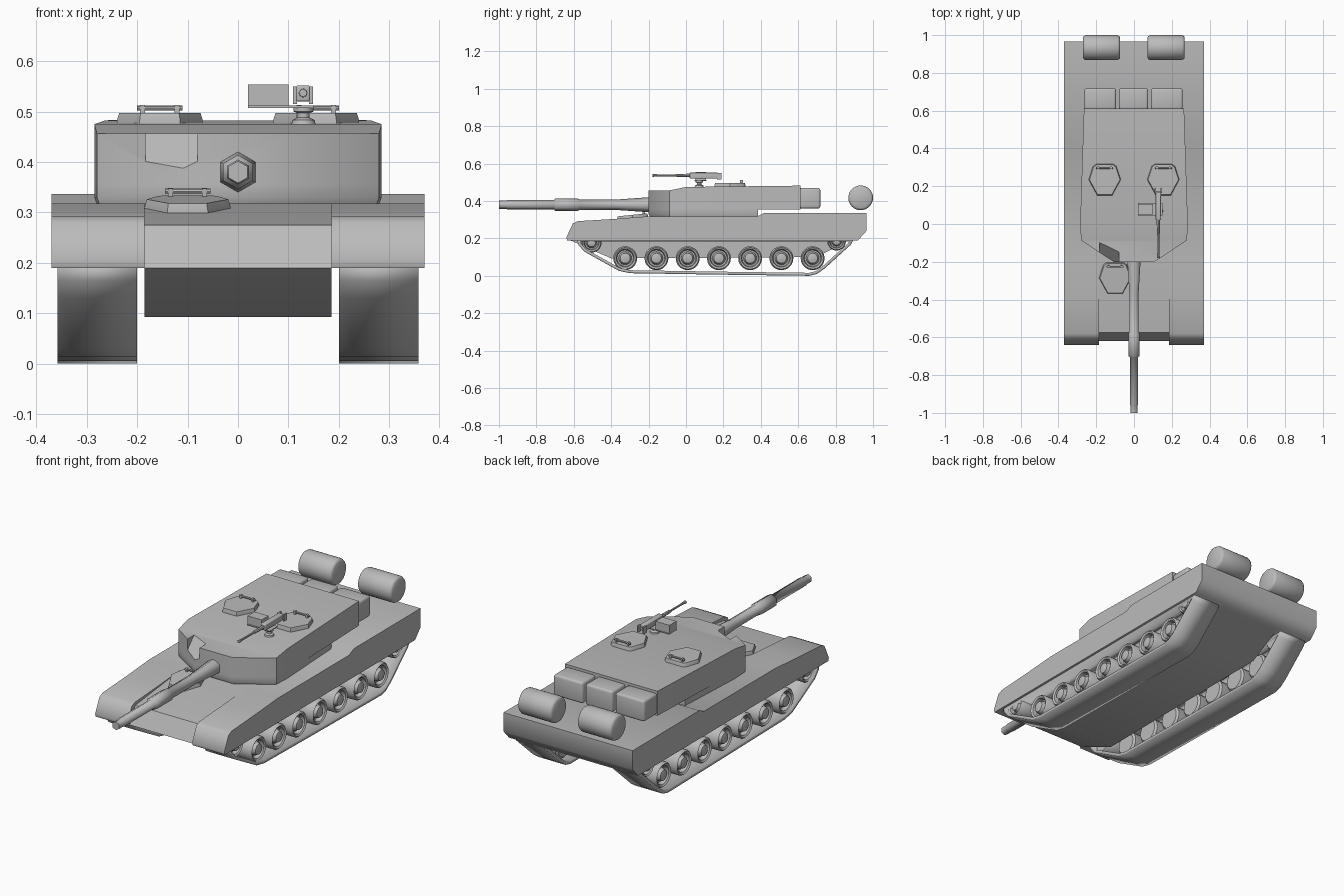
import bpy, bmesh, math
from mathutils import Vector, Matrix

old = bpy.data.objects.get("Cube")
if old:
    bpy.data.objects.remove(old, do_unlink=True)

grey = bpy.data.materials.new("plain_grey")
grey.use_nodes = True
grey.diffuse_color = (0.5, 0.5, 0.5, 1)
grey.node_tree.nodes["Principled BSDF"].inputs["Base Color"].default_value = (0.5, 0.5, 0.5, 1)


def finish(name, bm, angle=40):
    bmesh.ops.recalc_face_normals(bm, faces=bm.faces)
    mesh = bpy.data.meshes.new(name)
    bm.to_mesh(mesh)
    bm.free()
    mesh.materials.append(grey)
    ob = bpy.data.objects.new(name, mesh)
    bpy.context.collection.objects.link(ob)
    bpy.ops.object.select_all(action='DESELECT')
    ob.select_set(True)
    bpy.context.view_layer.objects.active = ob
    bpy.ops.object.shade_smooth_by_angle(angle=math.radians(angle))
    return ob


def loft(name, rings, caps=True, angle=40, roof=None):
    """Skin closed rings of points; roof lists index loops that close the last ring."""
    bm = bmesh.new()
    vs = [[bm.verts.new(p) for p in ring] for ring in rings]
    n = len(rings[0])
    for a, b in zip(vs, vs[1:]):
        for i in range(n):
            j = (i + 1) % n
            bm.faces.new((a[i], a[j], b[j], b[i]))
    if caps:
        bm.faces.new(vs[0][::-1])
        for loop in roof or [range(n)]:
            bm.faces.new([vs[-1][i] for i in loop])
    return finish(name, bm, angle)


def prism(name, profile, x0, x1, **kw):
    return loft(name, [[(x, y, z) for y, z in profile] for x in (x0, x1)], **kw)


def lathe(name, axis, centre, profile, sides=16, angle=40):
    """Turn (distance, radius) pairs around the x, y or z axis."""
    rings = []
    for d, r in profile:
        ring = []
        for i in range(sides):
            t = 2 * math.pi * i / sides
            c, s = r * math.sin(t), r * math.cos(t)
            p = {'x': (d, c, s), 'y': (c, d, s), 'z': (c, s, d)}[axis]
            ring.append(Vector(centre) + Vector(p))
        rings.append(ring)
    return loft(name, rings, angle=angle)


def box(name, x, y, z, bevel=0.0):
    bm = bmesh.new()
    bmesh.ops.create_cube(bm, size=1)
    for v in bm.verts:
        for k, (lo, hi) in enumerate((x, y, z)):
            v.co[k] = hi if v.co[k] > 0 else lo
    if bevel:
        bmesh.ops.bevel(bm, geom=bm.edges[:], offset=bevel, segments=3,
                        profile=0.5, affect='EDGES')
    return finish(name, bm)


# Hull: central body and side fenders
rear = [(0.38, 0.318), (0.42, 0.337), (0.965, 0.337), (0.965, 0.24), (0.92, 0.19)]
prism("hull_body", [(-0.62, 0.19), (-0.575, 0.275), (-0.2, 0.318)] + rear
      + [(0.87, 0.19), (0.7, 0.1), (-0.4, 0.093)], -0.185, 0.185, angle=50)
fender = [(-0.635, 0.19), (-0.64, 0.205), (-0.605, 0.28), (-0.58, 0.292),
          (-0.37, 0.305), (-0.2, 0.318)] + rear

# Running gear, repeated on both sides
track = [(-0.585, 0.2), (-0.575, 0.165), (-0.545, 0.13), (-0.36, 0.027), (-0.3, 0.014),
         (0.2, 0.006), (0.66, 0), (0.7, 0.01), (0.74, 0.038), (0.88, 0.165), (0.9, 0.2)]
wheel = [(-0.06, 0.85), (-0.05, 1), (0.06, 1), (0.068, 0.9), (0.062, 0.75),
         (0.04, 0.68), (0.04, 0.55), (0.066, 0.42), (0.07, 0.2)]
for side, s in (("left", 1), ("right", -1)):
    prism(side + "_fender", fender, 0.185 * s, 0.37 * s, angle=50)
    band = prism(side + "_track", track, 0.2 * s, 0.358 * s, caps=False)
    thick = band.modifiers.new("thickness", 'SOLIDIFY')
    thick.thickness, thick.offset, thick.use_even_offset = 0.016, -1, True
    spots = [(-0.325 + 0.167 * i, 0.094, 0.064) for i in range(7)]
    spots += [(-0.505, 0.178, 0.054), (0.805, 0.185, 0.05)]
    for i, (y, z, r) in enumerate(spots):
        lathe(f"{side}_wheel_{i + 1}", 'x', (0.28 * s, y, z),
              [(d * s, k * r) for d, k in wheel], 20)

# Turret with a step under the overhanging rear
right = [(0.108, -0.2), (0.28, -0.087), (0.285, 0.0), (0.265, 0.612)]
outline = right + [(-x, y) for x, y in right[::-1]]
heights = [0.457, 0.457, 0.475, 0.482]
tops = heights + heights[::-1]
turret = loft("turret", [[(x, y, 0.355) for x, y in outline],
                         [(x, y, z) for (x, y), z in zip(outline, tops)]],
              roof=[(0, 1, 6, 7), (1, 2, 5, 6), (2, 3, 4, 5)])
base = [(x, min(y, 0.385)) for x, y in outline]
loft("turret_base", [[(x * 0.98, y + 0.01 * (y < -0.1), 0.314) for x, y in base],
                     [(x, y, 0.33) for x, y in base],
                     [(x, y, 0.356) for x, y in base]])

# Sloped sight notch cut into the right cheek
wedge = [(-0.207, 0.342), (-0.025, 0.533), (-0.3, 0.533)]
cutter = loft("sight_notch_cutter", [[(-0.183, y, z) for y, z in wedge],
                                     [(-0.08, y - 0.05, z) for y, z in wedge]])
cutter.hide_render = True
cutter.hide_set(True)
cut = turret.modifiers.new("sight_notch", 'BOOLEAN')
cut.operation, cut.object = 'DIFFERENCE', cutter

# Main gun, six-sided
lathe("main_gun", 'y', (0, 0, 0.38),
      [(-1, 0.017), (-1, 0.022), (-0.96, 0.022), (-0.955, 0.025), (-0.705, 0.025),
       (-0.7, 0.034), (-0.58, 0.034), (-0.57, 0.028), (-0.37, 0.028),
       (-0.2, 0.04), (-0.15, 0.04)], 6, angle=62)

# Stowage bags behind the turret and drums on the rear deck
for i, (a, b) in enumerate(((-0.263, -0.095), (-0.08, 0.075), (0.09, 0.258))):
    box(f"stowage_bag_{i + 1}", (a, b), (0.606, 0.718), (0.36, 0.47), 0.012)
for name, x in (("left_drum", 0.17), ("right_drum", -0.172)):
    lathe(name, 'x', (x, 0.934, 0.417),
          [(-0.098, 0.054), (-0.094, 0.061), (-0.085, 0.066),
           (0.085, 0.066), (0.094, 0.061), (0.098, 0.054)], 32)


# Hatches: domed hexagons with a grab handle
def hatch(name, centre, tilt=0.0):
    place = Matrix.Translation(centre) @ Matrix.Rotation(tilt, 4, 'X')
    plan = [(-0.04, -0.083), (0.04, -0.083), (0.085, 0.0),
            (0.062, 0.07), (0.045, 0.083), (-0.045, 0.083), (-0.062, 0.07), (-0.085, 0.0)]
    parts = [loft(name, [[(x * k, y * k, z) for x, y in plan]
                         for k, z in ((1, -0.01), (1, 0.006), (0.95, 0.02))])]
    parts.append(lathe(name + "_handle", 'x', (0, 0.062, 0.03),
                       [(-0.045, 0.005), (0.045, 0.005)], 8))
    for s in (-1, 1):
        parts.append(box(name + "_handle_leg", (s * 0.034 - 0.005, s * 0.034 + 0.005),
                         (0.055, 0.069), (0.012, 0.036)))
    for ob in parts:
        ob.matrix_world = place


hatch("left_hatch", (0.155, 0.235, 0.477))
hatch("right_hatch", (-0.155, 0.235, 0.477))
hatch("driver_hatch", (-0.1, -0.285, 0.306), 0.1)

# Roof machine gun on its pintle
lathe("gun_pintle", 'z', (0.13, 0.07, 0),
      [(0.47, 0.025), (0.483, 0.022), (0.488, 0.012), (0.497, 0.012),
       (0.5, 0.02), (0.512, 0.02)], 12)
box("gun_cradle", (0.02, 0.15), (0.045, 0.11), (0.507, 0.512))
box("ammo_box", (0.02, 0.1), (0.05, 0.107), (0.512, 0.554))
box("gun_receiver", (0.115, 0.143), (0.02, 0.17), (0.52, 0.552), 0.004)
lathe("gun_barrel", 'y', (0.129, 0, 0.537),
      [(-0.18, 0.008), (-0.155, 0.006), (-0.15, 0.005), (-0.06, 0.005),
       (-0.05, 0.008), (0.03, 0.009)], 8)
for s in (-1, 1):
    box("gun_grip", (0.129 + s * 0.016 - 0.004, 0.129 + s * 0.016 + 0.004),
        (0.165, 0.19), (0.515, 0.55))
box("gun_grip_bar", (0.11, 0.148), (0.165, 0.175), (0.53, 0.538))
